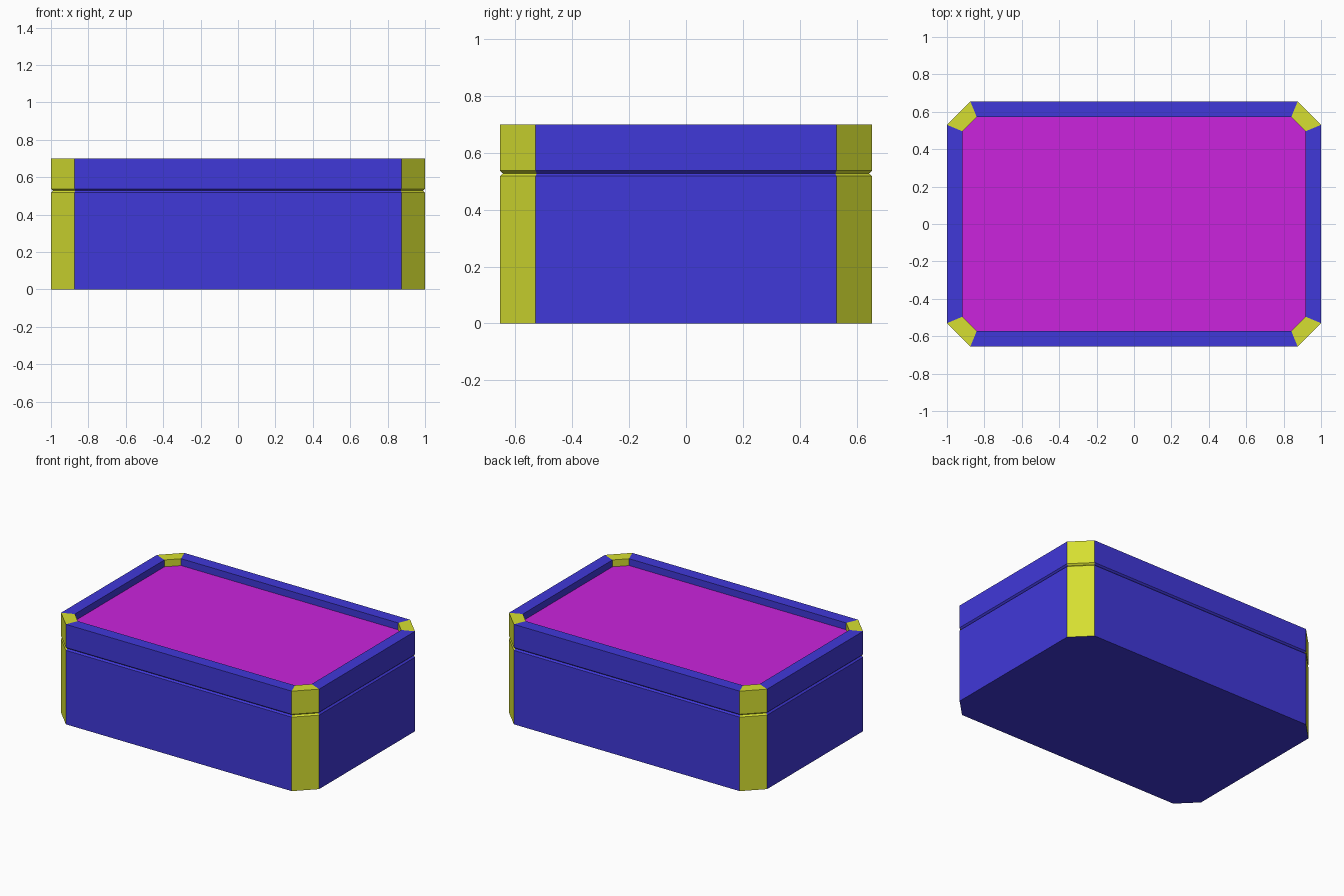
import bpy, bmesh

if "Cube" in bpy.data.objects:
    bpy.data.objects.remove(bpy.data.objects["Cube"])

HX, HY, CH = 1.0, 0.655, 0.125   # half length, half depth, corner chamfer


def srgb(r, g, b):
    f = lambda c: c / 12.92 if c <= 0.04045 else ((c + 0.055) / 1.055) ** 2.4
    return tuple(f(c / 255) for c in (r, g, b)) + (1.0,)


def material(name, rgb):
    m = bpy.data.materials.new(name)
    m.diffuse_color = srgb(*rgb)
    m.use_nodes = True
    m.node_tree.nodes["Principled BSDF"].inputs["Base Color"].default_value = m.diffuse_color
    return m


MATS = [material("blue", (64, 56, 217)),
        material("yellow", (214, 223, 49)),
        material("magenta", (203, 36, 221))]


def octagon(inset):
    """Chamfered rectangle, offset inwards by a constant width."""
    x, y, c = HX - inset, HY - inset, CH - inset * 0.586
    return [(x - c, -y), (x, -y + c), (x, y - c), (x - c, y),
            (-x + c, y), (-x, y - c), (-x, -y + c), (-x + c, -y)]


def loft(name, profile, bottom=None, top=None):
    """Skin octagon rings; even sides are chamfered corners (yellow)."""
    bm = bmesh.new()
    rings = [[bm.verts.new((x, y, z)) for x, y in octagon(i)] for i, z in profile]
    for a, b in zip(rings, rings[1:]):
        for k in range(8):
            n = (k + 1) % 8
            f = bm.faces.new((a[k], a[n], b[n], b[k]))
            f.material_index = 1 if k % 2 == 0 else 0
    if bottom is not None:
        bm.faces.new(rings[0][::-1]).material_index = bottom
    if top is not None:
        bm.faces.new(rings[-1]).material_index = top
    me = bpy.data.meshes.new(name)
    bm.to_mesh(me)
    bm.free()
    for m in MATS:
        me.materials.append(m)
    ob = bpy.data.objects.new(name, me)
    bpy.context.collection.objects.link(ob)
    return ob


# Box body, ending in the lower half of the V groove
loft("box_body", [(0, 0), (0, 0.518), (0.011, 0.528)], bottom=0)

# Lid: upper half of the groove, raised rim and sunken magenta panel
loft("lid", [(0.011, 0.528), (0, 0.538), (0, 0.70), (0.083, 0.70), (0.083, 0.652)], top=2)
